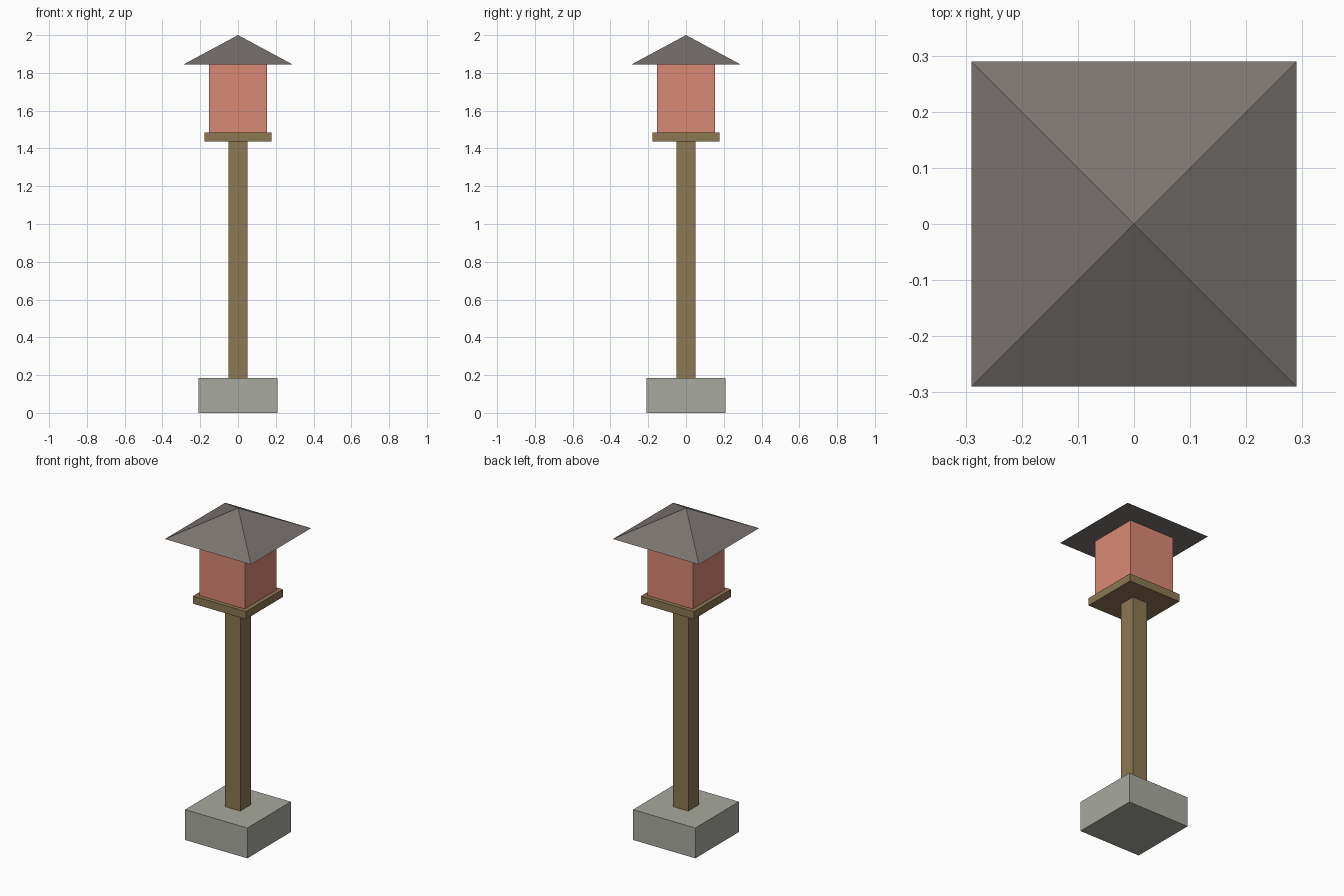
import bpy, math

if "Cube" in bpy.data.objects:
    bpy.data.objects.remove(bpy.data.objects["Cube"])


def material(name, rgb):
    m = bpy.data.materials.new(name)
    m.diffuse_color = [(c / 255) ** 2.2 for c in rgb] + [1]
    m.use_nodes = True
    m.node_tree.nodes["Principled BSDF"].inputs["Base Color"].default_value = m.diffuse_color
    return m


def box(name, half, z0, z1, mat):
    bpy.ops.mesh.primitive_cube_add(size=1, location=(0, 0, (z0 + z1) / 2))
    ob = bpy.context.object
    ob.name = name
    ob.scale = (2 * half, 2 * half, z1 - z0)
    bpy.ops.object.transform_apply(location=False, rotation=False, scale=True)
    ob.data.materials.append(mat)
    return ob


stone = material("stone", (166, 168, 158))
wood = material("wood", (140, 118, 84))
red = material("red_panel", (216, 135, 116))
slate = material("slate", (122, 116, 112))

# Stone footing, square post, shelf and lantern housing
box("footing", 0.21, 0.0, 0.185, stone)
box("post", 0.051, 0.185, 1.437, wood)
box("shelf", 0.178, 1.437, 1.484, wood)
box("housing", 0.153, 1.484, 1.844, red)

# Four-sided pyramid roof
z0, z1, half = 1.844, 2.0, 0.29
bpy.ops.mesh.primitive_cone_add(vertices=4, radius1=half * math.sqrt(2), radius2=0,
                                depth=z1 - z0, location=(0, 0, (z0 + z1) / 2),
                                rotation=(0, 0, math.pi / 4))
roof = bpy.context.object
roof.name = "roof"
bpy.ops.object.transform_apply(location=False, rotation=True, scale=False)
roof.data.materials.append(slate)
